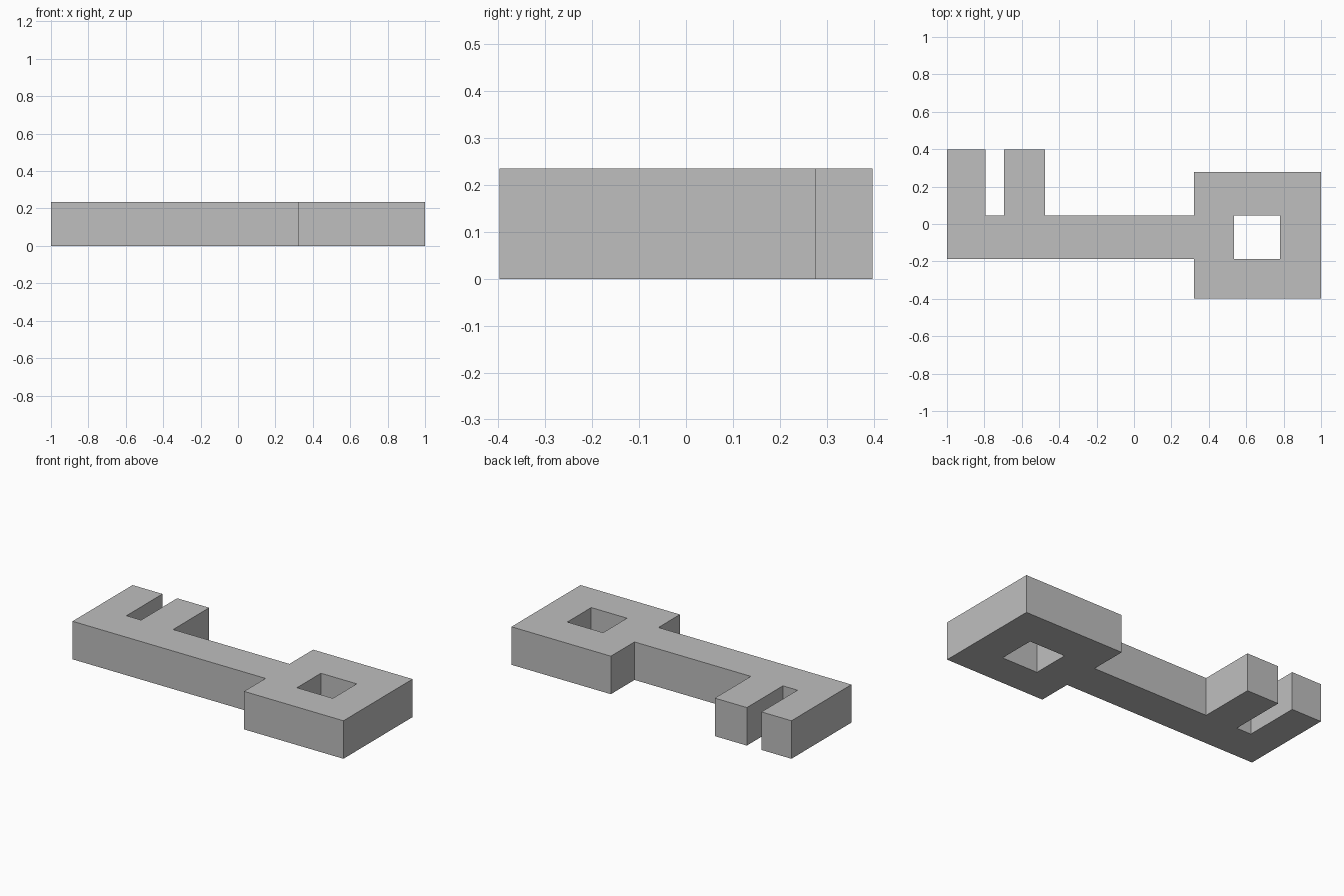
import bpy, bmesh

if "Cube" in bpy.data.objects:
    bpy.data.objects.remove(bpy.data.objects["Cube"], do_unlink=True)

HEIGHT = 0.235
SHAFT_LOW, SHAFT_HIGH = -0.188, 0.046
TIP = 0.398

# Plain grey metal
metal = bpy.data.materials.new("grey metal")
metal.use_nodes = True
grey = (0.52, 0.52, 0.52, 1)
metal.diffuse_color = grey
metal.node_tree.nodes["Principled BSDF"].inputs["Base Color"].default_value = grey

# Key outline: two teeth, shaft and square bow
outline = [
    (-1, SHAFT_LOW), (0.32, SHAFT_LOW), (0.32, -TIP), (1, -TIP),
    (1, 0.277), (0.32, 0.277), (0.32, SHAFT_HIGH), (-0.476, SHAFT_HIGH),
    (-0.476, TIP), (-0.695, TIP), (-0.695, SHAFT_HIGH), (-0.795, SHAFT_HIGH),
    (-0.795, TIP), (-1, TIP),
]
# Square hole through the bow
hole = [(0.535, SHAFT_LOW), (0.78, SHAFT_LOW), (0.78, SHAFT_HIGH), (0.535, SHAFT_HIGH)]

bm = bmesh.new()
edges = []
for loop in (outline, hole):
    verts = [bm.verts.new((x, y, 0)) for x, y in loop]
    edges += [bm.edges.new((a, b)) for a, b in zip(verts, verts[1:] + verts[:1])]
bmesh.ops.triangle_fill(bm, edges=edges, use_beauty=True)

# Thicken the flat profile into a solid
top = bmesh.ops.extrude_face_region(bm, geom=bm.faces[:], use_keep_orig=True)["geom"]
bmesh.ops.translate(bm, vec=(0, 0, HEIGHT),
                    verts=[g for g in top if isinstance(g, bmesh.types.BMVert)])
bmesh.ops.recalc_face_normals(bm, faces=bm.faces[:])
bmesh.ops.dissolve_limit(bm, angle_limit=0.01, verts=bm.verts[:], edges=bm.edges[:])

mesh = bpy.data.meshes.new("key")
bm.to_mesh(mesh)
bm.free()
mesh.materials.append(metal)
key = bpy.data.objects.new("key", mesh)
bpy.context.collection.objects.link(key)
